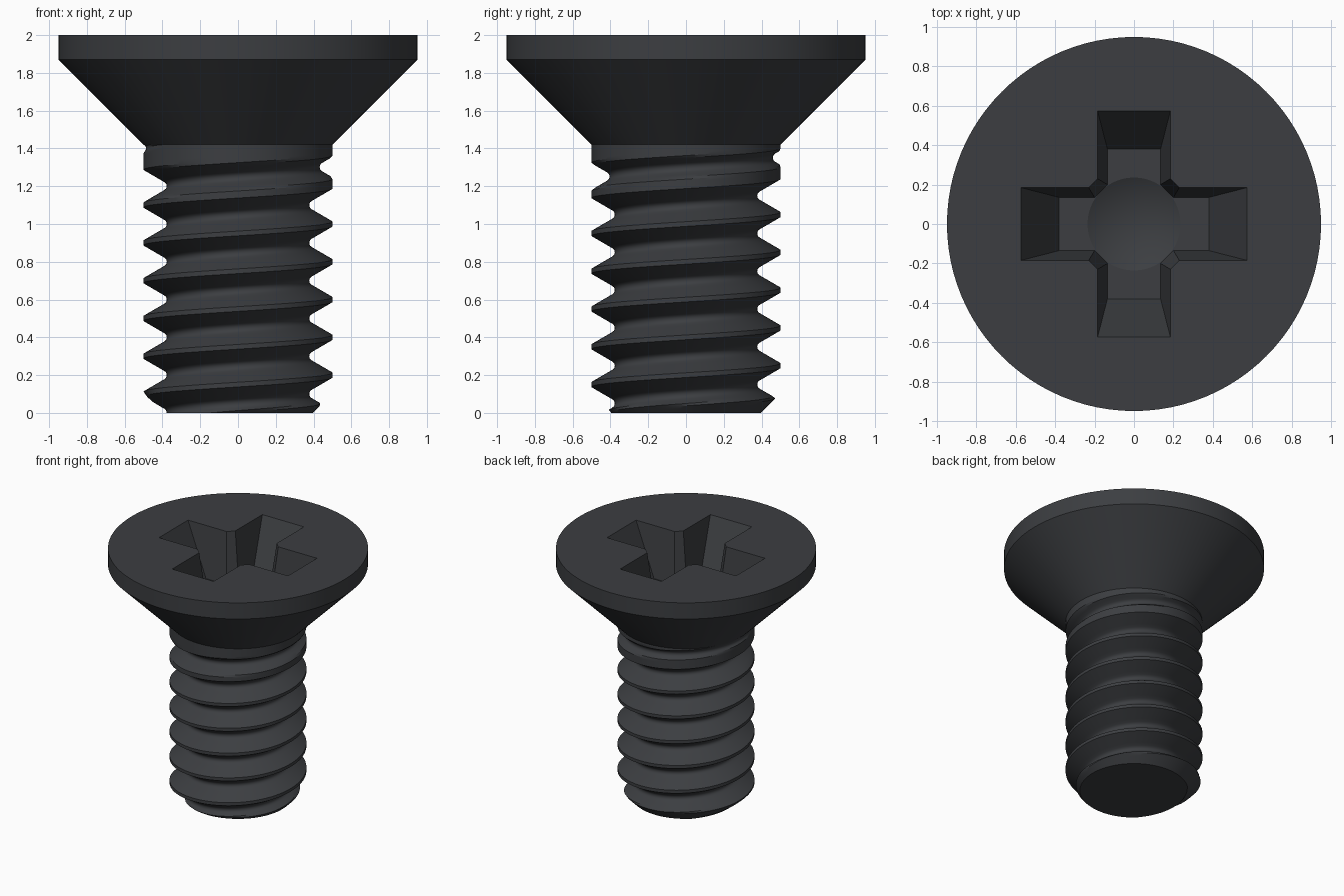
import bpy, bmesh
from math import pi, sin, cos, sqrt, radians

if "Cube" in bpy.data.objects:
    bpy.data.objects.remove(bpy.data.objects["Cube"])

PITCH, R_MAJOR, NECK_Z, SEG = 0.2, 0.5, 1.42, 96

mat = bpy.data.materials.new("dark_steel")
mat.diffuse_color = (0.045, 0.048, 0.053, 1)
mat.use_nodes = True
mat.node_tree.nodes["Principled BSDF"].inputs["Base Color"].default_value = mat.diffuse_color


def make_object(name, bm):
    bmesh.ops.recalc_face_normals(bm, faces=bm.faces)
    mesh = bpy.data.meshes.new(name)
    bm.to_mesh(mesh)
    bm.free()
    obj = bpy.data.objects.new(name, mesh)
    bpy.context.collection.objects.link(obj)
    mesh.materials.append(mat)
    return obj


def activate(obj):
    bpy.ops.object.select_all(action='DESELECT')
    obj.select_set(True)
    bpy.context.view_layer.objects.active = obj


def lathe(name, profile):
    """Closed solid from (r, z) points, ends capped; r = 0 makes a tip."""
    bm = bmesh.new()
    rings = [[bm.verts.new((r * cos(2 * pi * i / SEG), r * sin(2 * pi * i / SEG), z))
              for i in range(SEG)] for r, z in profile]
    for a, b in zip(rings, rings[1:]):
        for i in range(SEG):
            k = (i + 1) % SEG
            bm.faces.new((a[i], a[k], b[k], b[i]))
    for (r, z), ring in ((profile[0], rings[0]), (profile[-1], rings[-1])):
        if r > 0:
            bm.faces.new(ring)
    bmesh.ops.remove_doubles(bm, verts=bm.verts, dist=1e-5)
    return make_object(name, bm)


def thread_radius(z, start):
    """Thread radius at height z; crests lie at start + k * PITCH."""
    root = start + PITCH * ((z - start) // PITCH) + PITCH / 2
    d = abs(z - root)                       # distance from groove centre
    if d < 0.025:
        r = 0.406 - sqrt(0.0289 ** 2 - d * d)       # rounded root
    else:
        r = R_MAJOR - (0.0875 - d) * sqrt(3)        # 60 degree flanks
    r += max(0, root - 1.2) * 0.55                  # run-out below the head
    return min(r, R_MAJOR, 0.395 + z)               # end chamfer


# Threaded shank: columns of samples that follow the helix
offsets = [-0.0125, 0.0125, 0.025, 0.0375, 0.05, 0.0625, 0.075, 0.0835, 0.0917,
           0.1, 0.1083, 0.1165, 0.125, 0.1375, 0.15, 0.1625, 0.175]
M, TURNS = len(offsets), 10
bm = bmesh.new()
cols = []
for i in range(SEG):
    a = 2 * pi * i / SEG
    start = PITCH * i / SEG
    col = []
    for j in range(M * TURNS):
        z = start + PITCH * (j // M - 2) + offsets[j % M]
        z = min(max(z, 0), NECK_Z)
        r = R_MAJOR if z == NECK_Z else thread_radius(z, start)
        col.append(bm.verts.new((r * cos(a), r * sin(a), z)))
    cols.append(col)
for i in range(SEG):
    shift = M if i == SEG - 1 else 0        # one pitch higher after a full turn
    a, b = cols[i], cols[(i + 1) % SEG]
    for j in range(M * TURNS - 1 - shift):
        bm.faces.new((a[j], b[j + shift], b[j + shift + 1], a[j + 1]))
bmesh.ops.remove_doubles(bm, verts=bm.verts, dist=1e-5)
bmesh.ops.delete(bm, geom=[v for v in bm.verts if not v.link_faces], context='VERTS')
tip_edges = [e for e in bm.edges if e.is_boundary and all(v.co.z < 1e-4 for v in e.verts)]
bmesh.ops.holes_fill(bm, edges=tip_edges, sides=0)
shank = make_object("threaded_shank", bm)

# Countersunk head
head = lathe("countersunk_head", [(0.5, NECK_Z), (0.95, 1.87), (0.95, 2.0)])

# Tapered cross recess cutter
TOP, FLOOR = 2.0, 1.6
top_arm = [(0.23, -0.185), (0.575, -0.185), (0.575, 0.185), (0.23, 0.185)]
floor_arm = [(0.2, -0.135), (0.38, -0.135), (0.38, 0.135), (0.2, 0.135)]
bm = bmesh.new()
loops = []
for t in (0, 1.1):                          # runs slightly above the head
    loop = []
    for q in range(4):
        c, s = cos(q * pi / 2), sin(q * pi / 2)
        for (fx, fy), (tx, ty) in zip(floor_arm, top_arm):
            x, y = fx + (tx - fx) * t, fy + (ty - fy) * t
            loop.append(bm.verts.new((x * c - y * s, x * s + y * c, FLOOR + (TOP - FLOOR) * t)))
    bm.faces.new(loop)
    loops.append(loop)
for i in range(16):
    k = (i + 1) % 16
    bm.faces.new((loops[0][i], loops[0][k], loops[1][k], loops[1][i]))
cross_cutter = make_object("cross_cutter", bm)

# Conical dimple in the recess floor
dimple_cutter = lathe("dimple_cutter", [(0, FLOOR - 0.126), (0.236, FLOOR), (0.236, FLOOR + 0.03)])

for cutter in (cross_cutter, dimple_cutter):
    cutter.hide_render = True
    mod = head.modifiers.new("cut", 'BOOLEAN')
    mod.operation, mod.solver, mod.object = 'DIFFERENCE', 'EXACT', cutter
    activate(head)
    bpy.ops.object.modifier_apply(modifier=mod.name)
    bpy.data.objects.remove(cutter)

for obj in (shank, head):
    activate(obj)
    bpy.ops.object.shade_smooth_by_angle(angle=radians(25))
